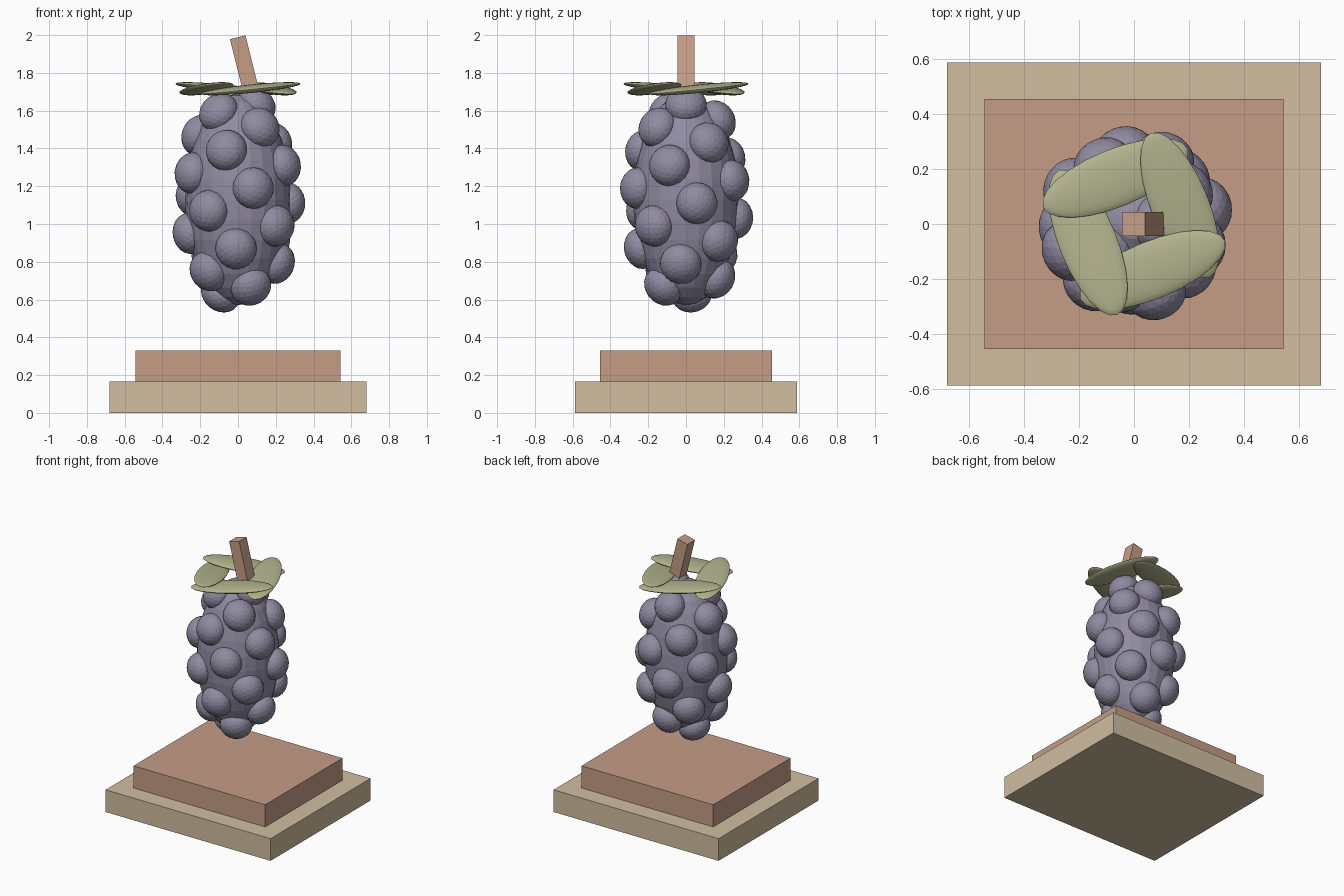
import bpy
from math import cos, sin, sqrt, radians
from mathutils import Vector, Matrix

if "Cube" in bpy.data.objects:
    bpy.data.objects.remove(bpy.data.objects["Cube"])


def material(name, rgb):
    m = bpy.data.materials.new(name)
    m.diffuse_color = (*rgb, 1)
    m.use_nodes = True
    m.node_tree.nodes["Principled BSDF"].inputs["Base Color"].default_value = m.diffuse_color
    return m


tan = material("tan", (0.64, 0.51, 0.35))
clay = material("clay", (0.56, 0.34, 0.24))
green = material("green", (0.45, 0.45, 0.27))
purple = material("purple", (0.28, 0.26, 0.36))


def finish(name, mat, matrix):
    ob = bpy.context.object
    ob.name = name
    ob.data.transform(matrix)
    ob.data.materials.append(mat)
    return ob


def place(loc, rot=Matrix.Identity(4), size=(1, 1, 1)):
    return Matrix.Translation(loc) @ rot @ Matrix.Diagonal((*size, 1))


def box(name, loc, size, mat, rot=Matrix.Identity(4)):
    bpy.ops.mesh.primitive_cube_add(size=1)
    return finish(name, mat, place(loc, rot, size))


# Stepped pedestal
box("plinth_lower", (0, 0, 0.0825), (1.36, 1.175, 0.165), tan)
box("plinth_upper", (0, 0, 0.2475), (1.085, 0.91, 0.165), clay)

# Berry core
MID = 1.13
bpy.ops.mesh.primitive_uv_sphere_add(segments=24, ring_count=16, radius=1)
finish("berry_core", purple, place((0, 0, MID), size=(0.28, 0.28, 0.56)))

# Drupelets in a golden-angle spiral, flattened against the core
COUNT, RAD, HALF = 26, 0.27, 0.535
for i in range(COUNT):
    h = 0.5 - i * 0.04
    r = RAD * sqrt(1 - (h / HALF) ** 2)
    a = -radians(137.508) * i
    pos = Vector((r * cos(a), r * sin(a), h))
    normal = Vector((pos.x / RAD ** 2, pos.y / RAD ** 2, h / HALF ** 2))
    rot = normal.to_track_quat('Z', 'Y').to_matrix().to_4x4()
    bpy.ops.mesh.primitive_ico_sphere_add(subdivisions=3, radius=1)
    finish(f"drupelet_{i + 1}", purple,
           place(pos + Vector((0, 0, MID)), rot, (0.11, 0.11, 0.092)))

# Four overlapping leaves in a pinwheel, each rising anticlockwise
for k in range(4):
    a = radians(22 + 90 * k)
    rot = Matrix.Rotation(a, 4, 'Z') @ Matrix.Rotation(radians(5.5), 4, 'X')
    bpy.ops.mesh.primitive_uv_sphere_add(segments=24, ring_count=16, radius=1)
    finish(f"leaf_{k + 1}", green,
           place((0.18 * cos(a), 0.18 * sin(a), 1.716), rot, (0.105, 0.285, 0.022)))
    bpy.ops.object.shade_smooth_by_angle()

# Leaning stem
box("stem", (0.033, 0, 1.85), (0.085, 0.088, 0.285), clay,
    Matrix.Rotation(radians(-14), 4, 'Y'))
